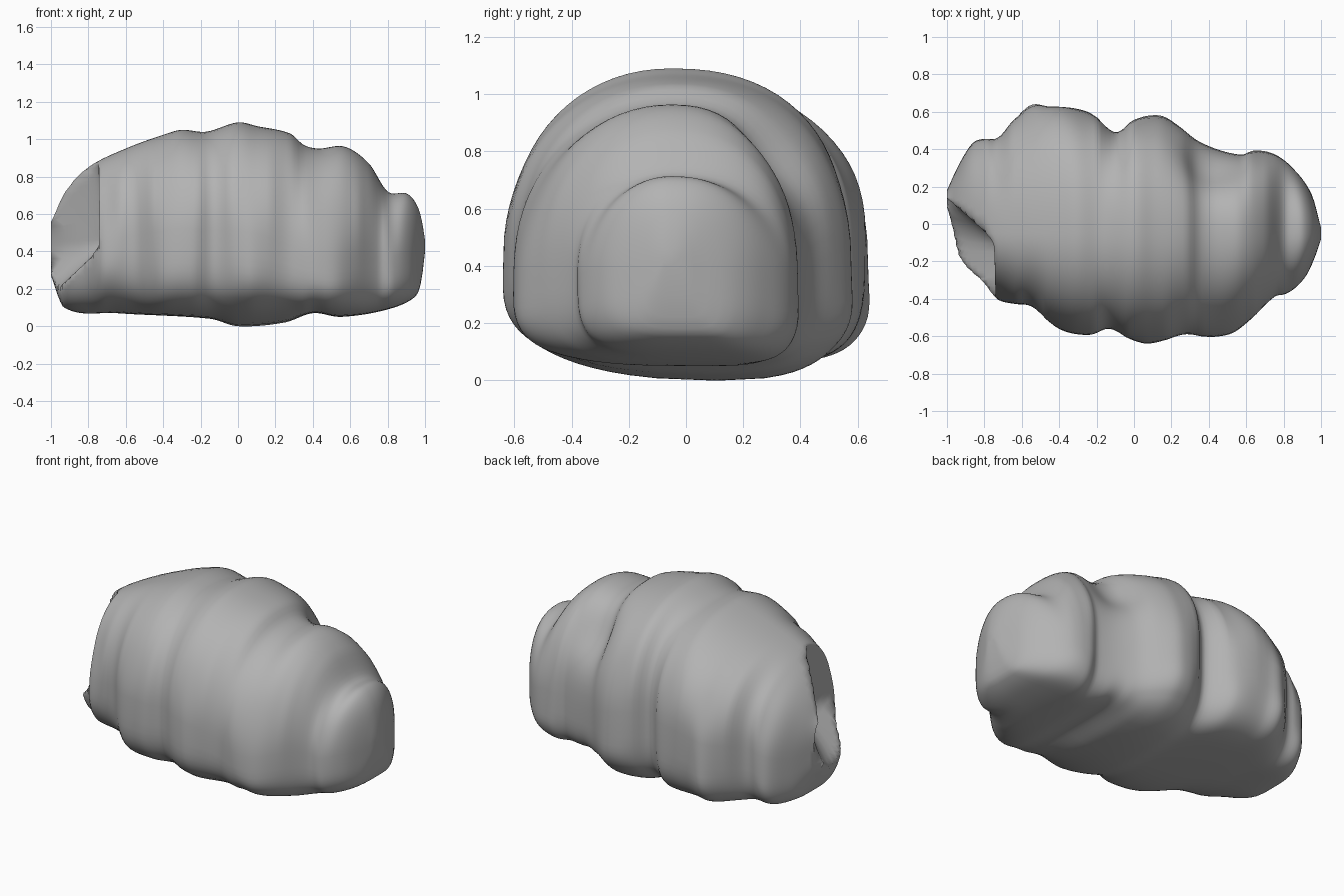
import bpy
import bmesh
import math
from mathutils import Vector

default_cube = bpy.data.objects.get("Cube")
if default_cube:
    bpy.data.objects.remove(default_cube, do_unlink=True)

# Outline of the lump along its length: (x, value) pairs
TOP = [(-1, .57), (-.93, .72), (-.8, .85), (-.6, .95), (-.38, 1.03), (-.3, 1.05),
       (-.17, 1.04), (0, 1.09), (.1, 1.07), (.28, 1.03), (.35, .97), (.43, .95),
       (.57, .96), (.7, .87), (.8, .72), (.9, .71), (.95, .66), (.98, .58), (1, .46)]
BOTTOM = [(-1, .27), (-.93, .1), (-.65, .07), (-.15, .04), (0, 0), (.25, .02),
          (.4, .07), (.55, .05), (.8, .09), (.95, .16), (.98, .24), (1, .4)]
BACK = [(-1, .18), (-.93, .33), (-.85, .45), (-.73, .46), (-.65, .55), (-.55, .65),
        (-.45, .63), (-.25, .61), (-.1, .49), (0, .56), (.08, .59), (.17, .58),
        (.35, .44), (.57, .37), (.65, .4), (.75, .38), (.85, .3), (.95, .16), (1, -.02)]
FRONT = [(-1, .07), (-.97, -.08), (-.93, -.2), (-.8, -.32), (-.72, -.42), (-.55, -.44),
         (-.4, -.57), (-.25, -.6), (-.13, -.56), (0, -.63), (.08, -.65), (.27, -.59),
         (.43, -.61), (.55, -.58), (.75, -.39), (.83, -.37), (.92, -.28), (.97, -.17), (1, -.08)]
# Height of the widest level, as a share of the section height
WAIST = [(-1, .46), (.1, .46), (.45, .35), (.8, .45), (1, .45)]


def sample(profile, x):
    """Smooth Hermite reading of a profile at x."""
    last = len(profile) - 1
    i = max(k for k in range(last) if profile[k][0] <= x)

    def slope(k):
        a, b = profile[max(k - 1, 0)], profile[min(k + 1, last)]
        return (b[1] - a[1]) / (b[0] - a[0])

    (xa, va), (xb, vb) = profile[i], profile[i + 1]
    span = xb - xa
    t = (x - xa) / span
    ease = t * t * (3 - 2 * t)
    return (va + (vb - va) * ease + span * t * (1 - t)
            * ((1 - t) * slope(i) - t * slope(i + 1)))


def averaged(profile, x):
    """Profile with its bulges evened out, used towards the crest."""
    reach = min(.16, (1 - abs(x)) * .5)
    return sum(sample(profile, x + reach * k / 2) for k in range(-2, 3)) / 5


def ramp(value, start, end):
    t = max(0, min(1, (value - start) / (end - start)))
    return t * t * (3 - 2 * t)


def hollow_limit(y, z):
    """Depth of the hollow in the right end, open towards the front and top."""
    dy, dz = y + .12, z - .45
    dy *= 1.2 if dy > 0 else .2
    dz *= .14 if dz > 0 else 1.1
    return -.69 - math.hypot(dy, dz)


def section(x, sides):
    """Round above with an off-centre crest, flatter and squarer below."""
    top, bottom = sample(TOP, x), sample(BOTTOM, x)
    back, front = sample(BACK, x), sample(FRONT, x)
    high_back = min(back, averaged(BACK, x))
    high_front = max(front, averaged(FRONT, x))
    margin = (back - front) * .3
    crest = min(max(-.05, front + margin), back - margin)
    waist = bottom + (top - bottom) * sample(WAIST, x)
    front_corner = 2.5 + 1.3 * ramp(x, -.75, -.35)
    points = []
    for i in range(sides):
        angle = math.tau * i / sides
        c, s = math.cos(angle), math.sin(angle)
        low_edge, high_edge = (back, high_back) if c >= 0 else (front, high_front)
        edge = low_edge + (high_edge - low_edge) * ramp(s, -.4, .5)
        if s >= 0:
            power = 2 / 2.3 if c >= 0 else 2 / 2.1
            centre = crest
            z = waist + (top - waist) * s ** power
        else:
            power = 2 / 4.6 if c >= 0 else 2 / front_corner
            centre = crest - s * (back - crest) * .25
            floor = bottom + max(0, .06 - bottom) * min(1, 1.4 * abs(c))
            z = waist - (waist - floor) * abs(s) ** power
        y = centre + (edge - centre) * abs(c) ** power
        points.append(Vector((max(x, hollow_limit(y, z)), y, z)))
    return points


def press_dent(point):
    """Shallow dip in the upper back, between the two humps."""
    centre = Vector((.4, .32, .8))
    strength = math.exp(-((point - centre).length / .17) ** 2)
    return point - Vector((.3, .7, .6)) * .06 * strength


# Loft the sections, packed closer towards both ends
SIDES, RINGS = 72, 110
bm = bmesh.new()
rings = []
for r in range(RINGS + 1):
    u = r / RINGS
    x = -.35 * math.cos(math.pi * u) + .65 * (2 * u - 1)
    x = max(-1, min(.9999, x))
    rings.append([bm.verts.new(press_dent(p)) for p in section(x, SIDES)])
for a, b in zip(rings, rings[1:]):
    for i in range(SIDES):
        j = (i + 1) % SIDES
        bm.faces.new((a[i], a[j], b[j], b[i]))
for ring in (rings[0], rings[-1]):
    bmesh.ops.triangle_fill(bm, use_beauty=True,
                            edges=[bm.edges.get((ring[i - 1], ring[i])) for i in range(SIDES)])
bmesh.ops.recalc_face_normals(bm, faces=bm.faces)

mesh = bpy.data.meshes.new("lumpy_body")
bm.to_mesh(mesh)
bm.free()
body = bpy.data.objects.new("lumpy_body", mesh)
bpy.context.collection.objects.link(body)

# Plain grey surface
grey = bpy.data.materials.new("plain grey")
grey.use_nodes = True
colour = (.45, .45, .45, 1)
grey.diffuse_color = colour
grey.node_tree.nodes["Principled BSDF"].inputs["Base Color"].default_value = colour
mesh.materials.append(grey)

bpy.ops.object.select_all(action='DESELECT')
body.select_set(True)
bpy.context.view_layer.objects.active = body
bpy.ops.object.shade_smooth_by_angle(angle=math.radians(50))
